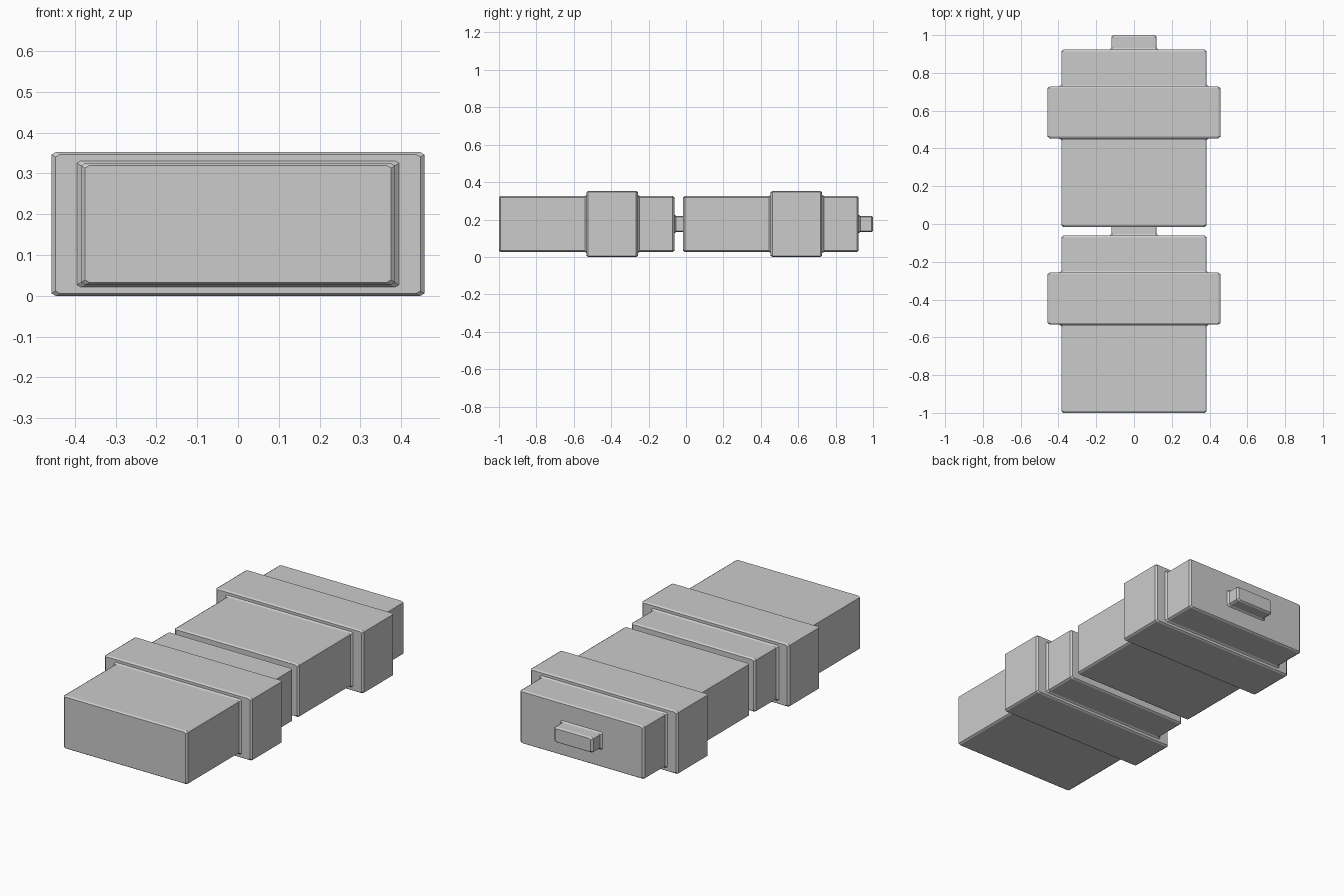
import bpy, bmesh

if "Cube" in bpy.data.objects:
    bpy.data.objects.remove(bpy.data.objects["Cube"])

CZ = 0.176            # centre height
BX, BZ = 0.01, 0.006  # bevel sizes across and up
BY = 0.009            # bevel size along the length


def ring(bm, y, hx, hz):
    """Rectangle with small chamfered corners at depth y."""
    pts = [(hx - BX, -hz), (hx, -hz + BZ), (hx, hz - BZ), (hx - BX, hz),
           (-hx + BX, hz), (-hx, hz - BZ), (-hx, -hz + BZ), (-hx + BX, -hz)]
    return [bm.verts.new((x, y, CZ + z)) for x, z in pts]


def case_unit(name, y0):
    body, band, tab = (0.385, 0.149), (0.457, 0.176), (0.12, 0.043)

    def grow(size, s):
        return size[0] + s * BX, size[1] + s * BZ

    # Sections from front to back: body, raised band, body, end tab
    sections = [
        (0.0, grow(body, -1)), (BY, body),
        (0.468 - BY, body), (0.468, grow(body, 1)),
        (0.468, grow(band, -1)), (0.468 + BY, band),
        (0.743 - BY, band), (0.743, grow(band, -1)),
        (0.743, grow(body, 1)), (0.743 + BY, body),
        (0.938 - BY, body), (0.938, grow(body, -1)),
        (0.938, grow(tab, 1)), (0.938 + BY, tab),
        (1.015 - BY, tab), (1.015, grow(tab, -1)),
    ]
    bm = bmesh.new()
    rings = [ring(bm, y0 + y, *size) for y, size in sections]
    for a, b in zip(rings, rings[1:]):
        for i in range(8):
            j = (i + 1) % 8
            bm.faces.new((a[i], a[j], b[j], b[i]))
    bm.faces.new(rings[0])
    bm.faces.new(rings[-1])
    bmesh.ops.recalc_face_normals(bm, faces=bm.faces)
    mesh = bpy.data.meshes.new(name)
    bm.to_mesh(mesh)
    bm.free()
    bpy.context.collection.objects.link(bpy.data.objects.new(name, mesh))


# Two identical units in a row; the front tab plugs into the rear unit
for name, y0 in (("front_case", -1.0), ("rear_case", -0.015)):
    case_unit(name, y0)
